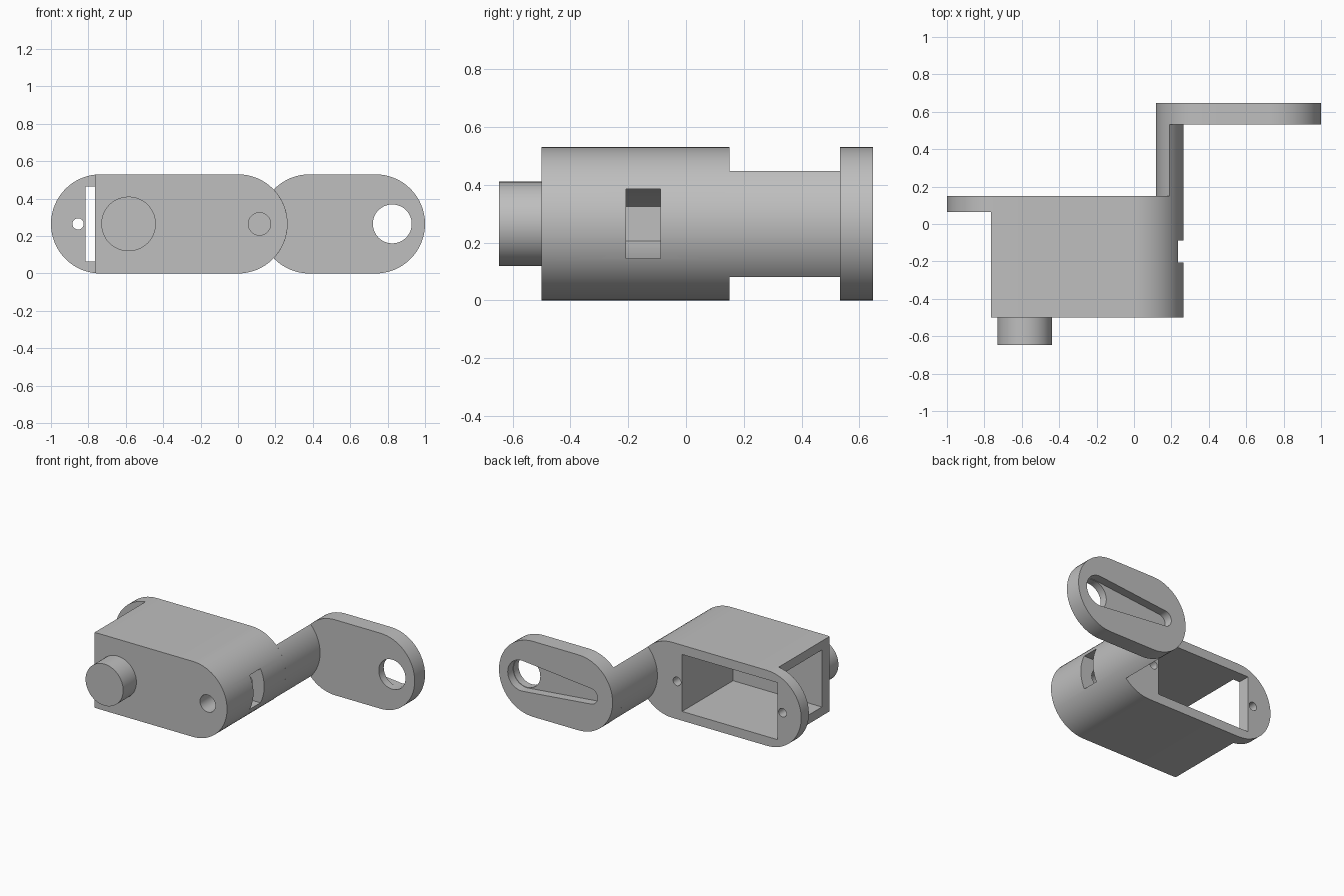
import bpy, bmesh, math
from math import pi

cube = bpy.data.objects.get("Cube")
if cube:
    bpy.data.objects.remove(cube, do_unlink=True)

grey = bpy.data.materials.new("plain grey")
grey.use_nodes = True
colour = (0.52, 0.52, 0.52, 1)
grey.diffuse_color = colour
grey.node_tree.nodes["Principled BSDF"].inputs["Base Color"].default_value = colour

R = 0.265          # end radius of the body and plate, also the axis height
FRONT, BACK = -0.5, 0.15
PLATE_FRONT, PLATE_BACK = 0.532, 0.647


def arc(cx, r, start, end, steps=32):
    """Points of an arc in the x-z plane, centred on the axis height."""
    return [(cx + r * math.cos(start + (end - start) * i / steps),
             R + r * math.sin(start + (end - start) * i / steps))
            for i in range(steps + 1)]


def circle(cx, r):
    return arc(cx, r, 0, 2 * pi, 48)[:-1]


def stadium(x0, x1):
    return arc(x1 - R, R, -pi / 2, pi / 2) + arc(x0 + R, R, pi / 2, 1.5 * pi)


def rect(x0, x1, z0, z1):
    return [(x0, z0), (x1, z0), (x1, z1), (x0, z1)]


def prism(name, profile, y0, y1):
    """Extrude an x-z profile from y0 to y1."""
    bm = bmesh.new()
    face = bm.faces.new([bm.verts.new((x, y0, z)) for x, z in profile])
    moved = bmesh.ops.extrude_face_region(bm, geom=[face])["geom"]
    bmesh.ops.translate(bm, vec=(0, y1 - y0, 0),
                        verts=[v for v in moved if isinstance(v, bmesh.types.BMVert)])
    bmesh.ops.recalc_face_normals(bm, faces=bm.faces)
    mesh = bpy.data.meshes.new(name)
    bm.to_mesh(mesh)
    bm.free()
    mesh.materials.append(grey)
    obj = bpy.data.objects.new(name, mesh)
    bpy.context.collection.objects.link(obj)
    return obj


def select(obj):
    bpy.ops.object.select_all(action='DESELECT')
    obj.select_set(True)
    bpy.context.view_layer.objects.active = obj


def cut(obj, profile, y0, y1):
    """Subtract a prism from an object."""
    cutter = prism("cutter", profile, y0, y1)
    cutter.hide_render = True
    mod = obj.modifiers.new("cut", 'BOOLEAN')
    mod.operation, mod.solver, mod.object = 'DIFFERENCE', 'EXACT', cutter
    select(obj)
    bpy.ops.object.modifier_apply(modifier=mod.name)
    bpy.data.objects.remove(cutter, do_unlink=True)


# Housing: a rounded block, trimmed to leave a thin flange at the back
body = prism("housing", stadium(-1, R), FRONT, BACK)
cut(body, rect(-1.2, -0.765, -0.2, 0.8), -0.7, 0.065)

# Pocket, open at the back and at the flange end
cut(body, rect(-0.815, -0.075, 0.065, 0.465), -0.415, 0.3)

# Mounting screw holes either side of the pocket
cut(body, circle(-0.855, 0.03), 0, 0.3)
cut(body, circle(-0.035, 0.03), -0.05, 0.3)

# Front bolt hole and hexagonal nut slot opening to the side
bolt_x, nut_r = 0.115, 0.12
cut(body, circle(bolt_x, 0.06), -0.7, 0)
nut = [(bolt_x + nut_r * math.cos(a), R + nut_r * math.sin(a))
       for a in (pi / 2, pi * 5 / 6, pi * 7 / 6, pi * 3 / 2)]
cut(body, nut + [(0.4, R - nut_r), (0.4, R + nut_r)], -0.207, -0.088)

# Pivot boss on the front
boss = prism("pivot_boss", circle(-0.585, 0.146), -0.647, FRONT)

# Link: the lens where the housing and plate outlines overlap
plate_x0 = 0.117
gap = plate_x0 + R
half = math.acos(gap / 2 / R)
lens = arc(0, R, -half, half) + arc(gap, R, pi - half, pi + half)[1:-1]
link = prism("link", lens, BACK, PLATE_FRONT)

# Arm plate with a through hole and a tapered recess in the back
plate = prism("arm_plate", stadium(plate_x0, 1), PLATE_FRONT, PLATE_BACK)
hub_x, tip_x, hub_r, tip_r = 0.825, 0.29, 0.107, 0.055
cut(plate, circle(hub_x, 0.104), 0.4, 0.8)
a = math.acos((hub_r - tip_r) / (hub_x - tip_x))
taper = arc(hub_x, hub_r, pi + a, 3 * pi - a) + arc(tip_x, tip_r, pi - a, pi + a)
cut(plate, taper, PLATE_BACK - 0.06, 0.8)

# Smooth the round walls, keep the rims sharp
for obj in (body, boss, link, plate):
    select(obj)
    bpy.ops.object.shade_smooth_by_angle(angle=math.radians(30))
